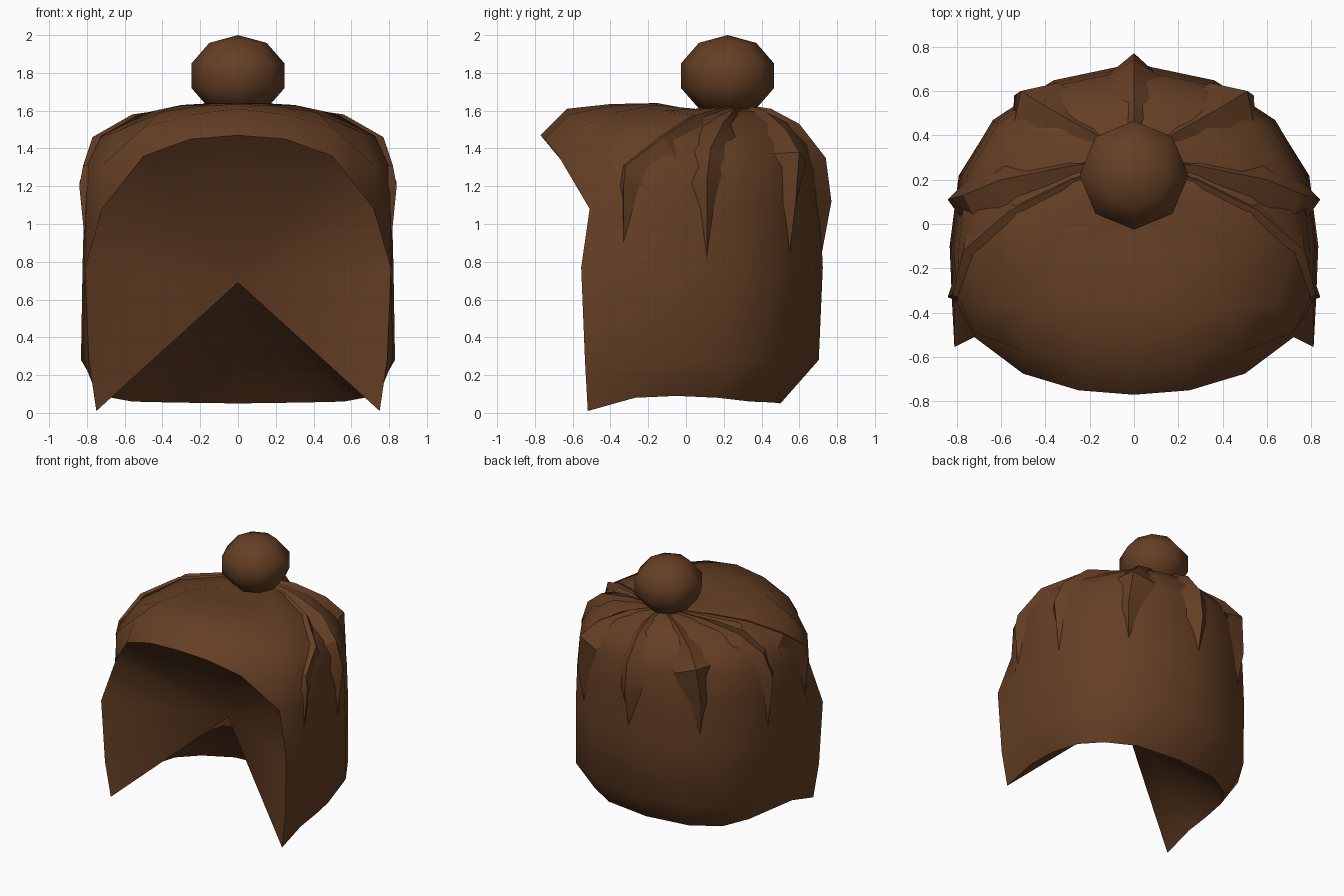
import bpy, bmesh, math
from mathutils import Vector

if "Cube" in bpy.data.objects:
    bpy.data.objects.remove(bpy.data.objects["Cube"])

brown = bpy.data.materials.new("brown_hair")
brown.diffuse_color = (0.13, 0.05, 0.018, 1)
brown.use_nodes = True
brown.node_tree.nodes["Principled BSDF"].inputs["Base Color"].default_value = brown.diffuse_color


def make(name, bm, angle=40, recalc=True):
    if recalc:
        bmesh.ops.recalc_face_normals(bm, faces=bm.faces)
    me = bpy.data.meshes.new(name)
    bm.to_mesh(me)
    bm.free()
    me.materials.append(brown)
    ob = bpy.data.objects.new(name, me)
    bpy.context.collection.objects.link(ob)
    bpy.ops.object.select_all(action='DESELECT')
    ob.select_set(True)
    bpy.context.view_layer.objects.active = ob
    bpy.ops.object.shade_smooth_by_angle(angle=math.radians(angle))
    return ob


def mirror(bm):
    geom = bm.verts[:] + bm.edges[:] + bm.faces[:]
    dup = bmesh.ops.duplicate(bm, geom=geom)["geom"]
    for v in dup:
        if isinstance(v, bmesh.types.BMVert):
            v.co.x *= -1
    bmesh.ops.reverse_faces(bm, faces=[f for f in dup if isinstance(f, bmesh.types.BMFace)])
    bmesh.ops.remove_doubles(bm, verts=bm.verts, dist=0.0005)


CROWN = Vector((0, 0.3, 1.62))

# Fringe strands run from the crown to the front rim
columns = [
    [(0, .05, 1.6), (0, -.16, 1.64), (0, -.4, 1.635), (0, -.63, 1.61), (0, -.77, 1.47)],
    [(.08, .06, 1.6), (.13, -.15, 1.64), (.2, -.4, 1.625), (.25, -.62, 1.58), (.25, -.75, 1.45)],
    [(.16, .05, 1.61), (.3, -.16, 1.63), (.42, -.38, 1.59), (.5, -.57, 1.51), (.5, -.675, 1.36)],
    [(.22, .08, 1.61), (.44, -.14, 1.6), (.64, -.37, 1.49), (.72, -.49, 1.31), (.72, -.51, 1.08),
     (.81, -.555, .77), (.79, -.535, .28), (.75, -.52, .01)],
]
rim = [c[4] for c in columns] + columns[3][5:]

# Side and back strands: dome profile, then down to the hem
dome = [(.3, 1.595), (.6, 1.535), (.86, 1.42), (.97, 1.3), (1, 1.08)]
outline = [(.805, -.35), (.815, -.1), (.775, .22), (.63, .46), (.36, .635), (0, .71)]
hem = [(.74, -.27, .08), (.72, -.05, .09), (.67, .17, .08),
       (.56, .34, .06), (.35, .46, .055), (0, .5, .05)]
# The first two side strands are swept back along the edge of the fringe
swept = [[(.27, .2, 1.615), (.54, .06, 1.575), (.74, -.1, 1.46), (.8, -.32, 1.31)],
         [(.27, .235, 1.59), (.53, .13, 1.53), (.72, 0, 1.41), (.79, -.1, 1.3)]]
for i, ((x, y), h) in enumerate(zip(outline, hem)):
    col = [(x * t, .3 + (y - .3) * t, z) for t, z in dome]
    if i < 2:
        col[:4] = swept[i]
    col += [(x * 1.01, y * 1.02, .77), (x * 1.02, y * .99, .28), h]
    columns.append(col)

# Hair shell, closed by an inner face and underside fanning to one point
bm = bmesh.new()
crown = bm.verts.new(CROWN)
grid = [[bm.verts.new(p) for p in c] for c in columns]
for a, b in zip(grid, grid[1:]):
    bm.faces.new((crown, a[0], b[0]))
    for i in range(min(len(a), len(b)) - 1):
        bm.faces.new((a[i], a[i + 1], b[i + 1], b[i]))
mirror(bm)
make("hair_shell", bm, 50)


def fan(name, points):
    bm = bmesh.new()
    apex = bm.verts.new((0, -.125, .69))
    edge = [bm.verts.new(p) for p in points]
    for a, b in zip(edge, edge[1:]):
        f = bm.faces.new((apex, a, b))
        f.normal_update()
        # every face looks out through the front or downwards
        if f.normal.dot(f.calc_center_median() - Vector((0, .3, 1))) < 0:
            f.normal_flip()
    mirror(bm)
    make(name, bm, 60)


fan("inner_lining", rim)
fan("underside", [rim[-1]] + hem)


# Raised folds radiating from the bun
def fold(name, path, widths, both=True):
    bm = bmesh.new()
    pts = [Vector(p) for p in path]
    rows = []
    for i, p in enumerate(pts):
        tan = (pts[min(i + 1, len(pts) - 1)] - pts[max(i - 1, 0)]).normalized()
        out = p - Vector((0, 0, .9))
        out = (out - tan * out.dot(tan)).normalized()
        side = tan.cross(out) * widths[i]
        base = p - out * .1
        rows.append([bm.verts.new(q) for q in (base - side, p, base + side)])
    for a, b in zip(rows, rows[1:]):
        for k in range(2):
            bm.faces.new((a[k], a[k + 1], b[k + 1], b[k]))
    bm.faces.new(rows[-1])
    bmesh.ops.recalc_face_normals(bm, faces=bm.faces)
    if both:
        mirror(bm)
    make(name, bm, 30)


W = (.07, .1, .15, .15, .11, .08)
fold("back_fold", [(0, .32, 1.63), (0, .45, 1.61), (0, .6, 1.53), (0, .74, 1.35),
                   (0, .77, 1.12), (0, .72, .85)], W, False)
fold("rear_side_folds", [(.03, .32, 1.63), (.2, .42, 1.6), (.4, .53, 1.5), (.51, .6, 1.38),
                         (.54, .58, 1.1), (.5, .54, .78)], W)
fold("side_folds", [(.05, .3, 1.63), (.3, .26, 1.61), (.6, .2, 1.54), (.77, .13, 1.4),
                    (.84, .11, 1.22), (.795, .11, .82)], W)
fold("temple_folds", [(.05, .28, 1.63), (.28, .2, 1.62), (.56, .06, 1.58), (.77, -.12, 1.46),
                      (.82, -.32, 1.31), (.84, -.33, 1.2), (.81, -.33, .9)],
     (.07, .09, .12, .12, .12, .1, .06))

# Bun
bm = bmesh.new()
bmesh.ops.create_uvsphere(bm, u_segments=8, v_segments=5, radius=1)
for v in bm.verts:
    v.co = Vector((v.co.x * .258, v.co.y * .258 + .22, v.co.z * .215 + 1.785))
make("bun", bm, 60)
